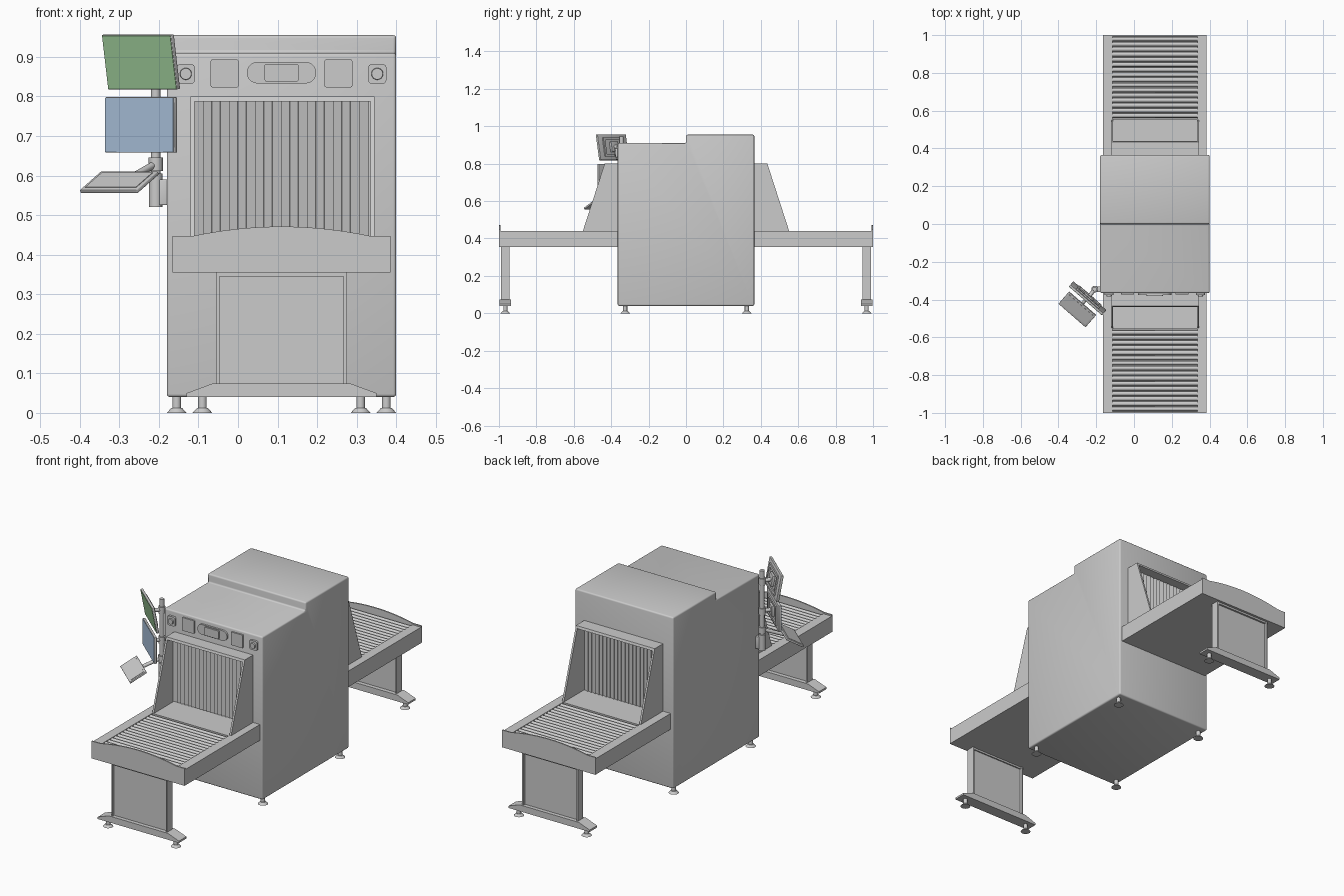
import bpy, bmesh, math
from mathutils import Vector, Matrix

if "Cube" in bpy.data.objects:
    bpy.data.objects.remove(bpy.data.objects["Cube"])

CX = 0.11  # centre line of the cabinet


def finish(name, bm, bevel=0.0, mtx=None, mat=None, segs=3):
    bmesh.ops.recalc_face_normals(bm, faces=bm.faces[:])
    if bevel:
        sharp = [e for e in bm.edges if e.calc_face_angle(0) > 0.6]
        bmesh.ops.bevel(bm, geom=sharp, offset=bevel, segments=segs, profile=0.5, affect='EDGES')
    if mtx:
        bm.transform(mtx)
    me = bpy.data.meshes.new(name)
    bm.to_mesh(me)
    bm.free()
    ob = bpy.data.objects.new(name, me)
    bpy.context.collection.objects.link(ob)
    if mat:
        me.materials.append(mat)
    bpy.ops.object.select_all(action='DESELECT')
    ob.select_set(True)
    bpy.context.view_layer.objects.active = ob
    bpy.ops.object.shade_smooth_by_angle(angle=math.radians(35))
    return ob


def box(name, x, y, z, bevel=0.0, mtx=None, mat=None):
    """Box from (min, max) pairs."""
    bm = bmesh.new()
    bmesh.ops.create_cube(bm, size=1)
    for v in bm.verts:
        v.co = Vector([(r[0] + r[1]) / 2 + c * (r[1] - r[0]) for r, c in zip((x, y, z), v.co)])
    return finish(name, bm, bevel, mtx, mat)


def prism(name, pts, axis, a, b, bevel=0.0):
    """Profile extruded along x (points are y,z) or y (points are x,z)."""
    bm = bmesh.new()
    put = (lambda p, t: (t, p[0], p[1])) if axis == 'x' else (lambda p, t: (p[0], t, p[1]))
    face = bm.faces.new([bm.verts.new(put(p, a)) for p in pts])
    ext = bmesh.ops.extrude_face_region(bm, geom=[face])
    move = Vector((b - a, 0, 0) if axis == 'x' else (0, b - a, 0))
    bmesh.ops.translate(bm, verts=[g for g in ext['geom'] if isinstance(g, bmesh.types.BMVert)], vec=move)
    return finish(name, bm, bevel)


def rod(name, p, q, r, r2=None, n=20, mtx=None):
    p, q = Vector(p), Vector(q)
    bm = bmesh.new()
    bmesh.ops.create_cone(bm, cap_ends=True, segments=n, radius1=r, radius2=r if r2 is None else r2,
                          depth=(q - p).length)
    bm.transform(Matrix.Translation((p + q) / 2) @ (q - p).to_track_quat('Z', 'Y').to_matrix().to_4x4())
    return finish(name, bm, mtx=mtx)


def rounded(cx, cz, w, h, r, n=8):
    """Rounded rectangle points in x,z."""
    pts = []
    for k, (sx, sz) in enumerate(((1, 1), (-1, 1), (-1, -1), (1, -1))):
        for i in range(n + 1):
            if r >= h / 2 and sx * sz > 0 and i == n and w <= 2 * r:
                continue
            t = math.pi / 2 * (k + i / n)
            pts.append((cx + sx * (w / 2 - r) + r * math.cos(t), cz + sz * (h / 2 - r) + r * math.sin(t)))
    return pts


def foot(name, x, y):
    rod(name + "_pad", (x, y, 0), (x, y, 0.012), 0.025, 0.014)
    rod(name + "_stem", (x, y, 0.01), (x, y, 0.045), 0.011)


def material(name, rgb):
    m = bpy.data.materials.new(name)
    m.diffuse_color = (*rgb, 1)
    m.use_nodes = True
    m.node_tree.nodes["Principled BSDF"].inputs["Base Color"].default_value = m.diffuse_color
    return m


# Main cabinet with stepped top
prism("cabinet", [(-0.365, 0.04), (0.365, 0.04), (0.365, 0.955), (0.0, 0.955), (0.0, 0.91), (-0.365, 0.91)],
      'x', -0.18, 0.40, 0.008)
for x in (-0.155, 0.375):
    for y in (-0.325, 0.325):
        foot("cabinet_foot", x, y)

# Front control panel: pill display, square buttons, corner lamps
Z = 0.86
prism("display_pill", rounded(CX, Z, 0.175, 0.054, 0.0265), 'y', -0.36, -0.375)
prism("display_insert", rounded(CX, Z, 0.085, 0.044, 0.004), 'y', -0.37, -0.382)
for s in (-1, 1):
    prism("square_plate", rounded(CX + s * 0.144, Z - 0.002, 0.07, 0.07, 0.004), 'y', -0.36, -0.373)
    x = CX + s * 0.242
    prism("lamp_housing", rounded(x, Z - 0.003, 0.046, 0.05, 0.01), 'y', -0.36, -0.376)
    rod("lamp_ring", (x, -0.37, Z - 0.003), (x, -0.383, Z - 0.003), 0.016, 0.014, 24)

# Both conveyor ends, mirrored front to back
for s in (-1, 1):
    def yr(a, b):
        return tuple(sorted((s * a, s * b)))

    # Tray
    box("tray_floor", (-0.165, 0.385), yr(0.36, 0.995), (0.355, 0.415))
    box("tray_rail_left", (-0.165, -0.115), yr(0.36, 0.995), (0.41, 0.44))
    box("tray_rail_right", (0.335, 0.385), yr(0.36, 0.995), (0.41, 0.44))
    arc = [(CX + 0.225 * t, 0.447 + 0.024 * (1 - t * t)) for t in [1 - i / 8 for i in range(17)]]
    prism("tray_end_plate", [(-0.165, 0.355), (0.385, 0.355), (0.385, 0.447)] + arc + [(-0.165, 0.447)],
          'y', s * 0.993, s * 1.0)
    # Rollers
    for i in range(16):
        y = s * (0.574 + i * 0.027)
        rod("roller", (-0.115, y, 0.427), (0.335, y, 0.427), 0.0115, n=16)
    # Tunnel hood
    side = [(s * 0.36, 0.435), (s * 0.553, 0.435), (s * 0.435, 0.80), (s * 0.36, 0.80)]
    prism("hood_side_left", side, 'x', -0.12, -0.11)
    prism("hood_side_right", side, 'x', 0.335, 0.345)
    prism("hood_top", [(s * 0.36, 0.787), (s * 0.439, 0.787), (s * 0.435, 0.80), (s * 0.36, 0.80)],
          'x', -0.11, 0.335)
    box("hood_floor", (-0.115, 0.335), yr(0.36, 0.556), (0.41, 0.438))
    # Overlapping curtain strips
    for i in range(20):
        m = Matrix.Translation((-0.098 + i * 0.0219, s * 0.385, 0)) @ Matrix.Rotation(-s * 0.3, 4, 'Z')
        box("curtain_strip", (-0.0128, 0.0128), (-0.0015, 0.0015), (0.44, 0.787), mtx=m)
    # Support stand with recessed panel
    box("stand_panel", (-0.05, 0.27), yr(0.957, 0.977), (0.065, 0.357))
    for x in (-0.055, 0.267):
        box("stand_post", (x, x + 0.008), yr(0.945, 0.99), (0.065, 0.357))
    box("stand_top_rail", (-0.05, 0.27), yr(0.95, 0.987), (0.345, 0.357))
    prism("stand_base", [(-0.13, 0.04), (0.35, 0.04), (0.35, 0.05), (0.285, 0.074), (-0.065, 0.074),
                         (-0.13, 0.05)], 'y', s * 0.935, s * 0.998)
    for x in (-0.09, 0.31):
        foot("stand_foot", x, s * 0.966)

# Monitor pole clamped to the cabinet side
PX, PY = -0.208, -0.345
rod("pole", (PX, PY, 0.55), (PX, PY, 0.945), 0.012)
rod("pole_socket", (PX, PY, 0.52), (PX, PY, 0.605), 0.017)
rod("pole_collar", (PX, PY, 0.612), (PX, PY, 0.645), 0.018)
box("pole_bracket", (-0.20, -0.175), (PY - 0.015, PY + 0.015), (0.525, 0.59), 0.003)

# Two monitors, screen facing local -y
YAW = Matrix.Rotation(math.radians(-41), 4, 'Z')
for label, pos, tilt, rgb in (("upper", (-0.247, -0.395, 0.887), 10, (0.35, 0.62, 0.33)),
                              ("lower", (-0.247, -0.395, 0.728), 0, (0.42, 0.56, 0.75))):
    m = Matrix.Translation(pos) @ YAW @ Matrix.Rotation(math.radians(tilt), 4, 'X')
    box(label + "_monitor_case", (-0.116, 0.116), (-0.003, 0.009), (-0.07, 0.07), 0.002, m)
    box(label + "_screen", (-0.114, 0.114), (-0.0045, -0.002), (-0.068, 0.068), 0, m,
        material(label + "_screen_colour", rgb))
    # Raised frame and mount on the back
    for z in (-0.045, 0.045):
        box(label + "_back_rib", (-0.08, 0.08), (0.008, 0.016), (z - 0.007, z + 0.007), 0, m)
    for x in (-0.073, 0.073):
        box(label + "_back_rib", (x - 0.007, x + 0.007), (0.008, 0.016), (-0.045, 0.045), 0, m)
    box(label + "_mount_plate", (-0.028, 0.028), (0.008, 0.022), (-0.028, 0.028), 0.002, m)
    rod(label + "_mount_arm", m @ Vector((0, 0.018, 0)), (PX, PY, pos[2]), 0.01)
    rod(label + "_mount_collar", (PX, PY, pos[2] - 0.018), (PX, PY, pos[2] + 0.018), 0.017)

# Tilted keyboard on its arm
m = Matrix.Translation((-0.30, -0.452, 0.583)) @ YAW @ Matrix.Rotation(math.radians(30), 4, 'X')
box("keyboard", (-0.095, 0.095), (-0.048, 0.048), (-0.005, 0.005), 0.002, m)
box("keyboard_keys", (-0.085, 0.085), (-0.036, 0.038), (0.004, 0.0065), 0, m)
box("keyboard_mount", (-0.025, 0.025), (-0.02, 0.035), (-0.012, -0.004), 0, m)
rod("keyboard_arm", (PX, PY, 0.63), m @ Vector((0.0, 0.03, -0.01)), 0.009)
